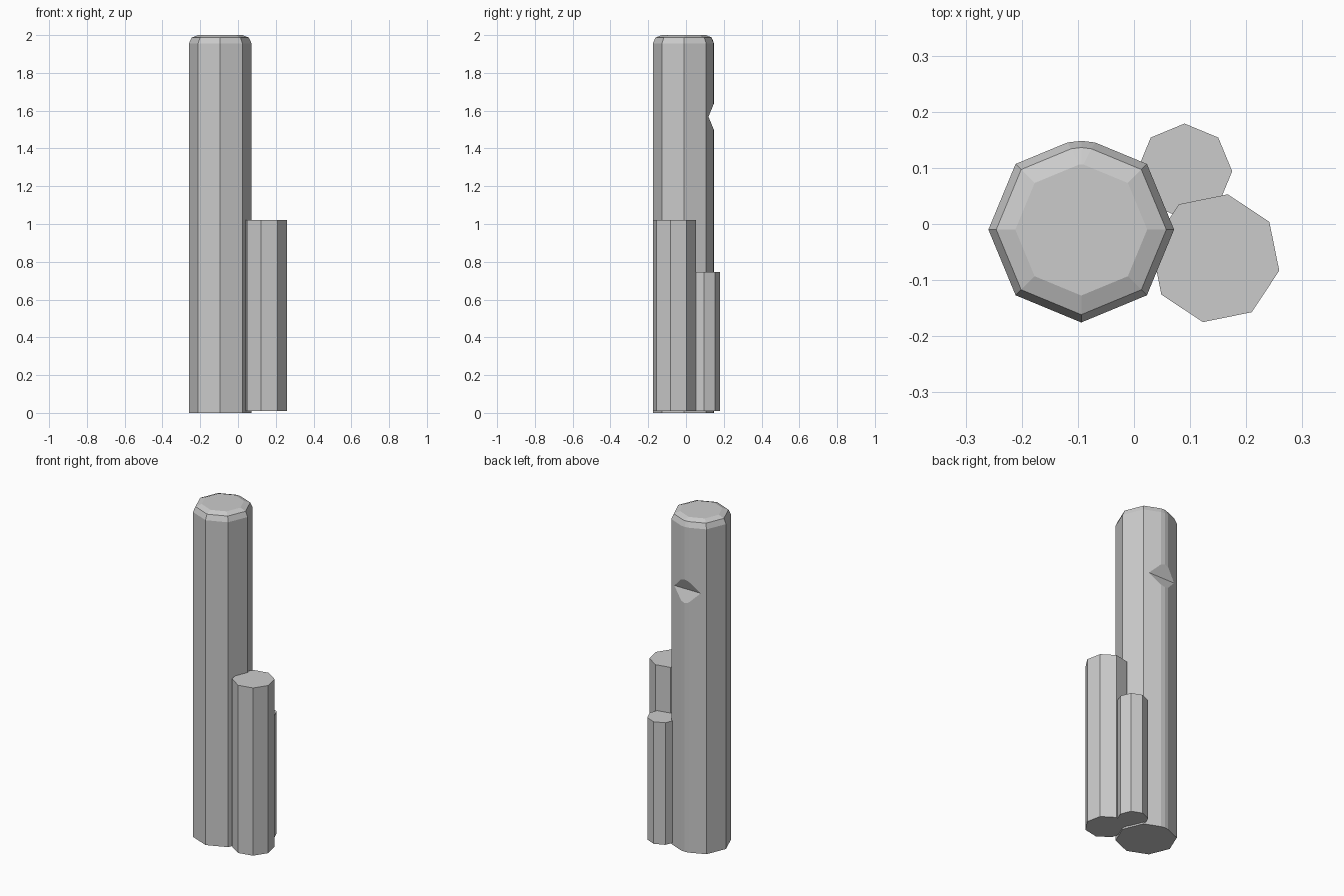
import bpy, bmesh, math

if "Cube" in bpy.data.objects:
    bpy.data.objects.remove(bpy.data.objects["Cube"])


def make_object(name, bm):
    bmesh.ops.recalc_face_normals(bm, faces=bm.faces)
    mesh = bpy.data.meshes.new(name)
    bm.to_mesh(mesh)
    bm.free()
    obj = bpy.data.objects.new(name, mesh)
    bpy.context.collection.objects.link(obj)
    return obj


def loft(name, rings):
    """Closed solid through rings of (x, y, z) points."""
    bm = bmesh.new()
    loops = [[bm.verts.new(p) for p in ring] for ring in rings]
    n = len(loops[0])
    for a, b in zip(loops, loops[1:]):
        for i in range(n):
            j = (i + 1) % n
            bm.faces.new((a[i], a[j], b[j], b[i]))
    bm.faces.new(loops[0][::-1])
    bm.faces.new(loops[-1])
    return make_object(name, bm)


def octagon(cx, cy, r, z, turn=0, worn=0):
    """Octagon ring; worn softens the rear (+y) corner into three points."""
    ring = []
    for i in range(8):
        a = math.radians(turn + 45 * i)
        x, y = cx + r * math.cos(a), cy + r * math.sin(a)
        if worn and i == 2:
            drop = worn * math.tan(math.radians(22.5))
            ring += [(x + worn, y - drop, z), (x, y - drop * 0.7, z),
                     (x - worn, y - drop, z)]
        else:
            ring.append((x, y, z))
    return ring


# Tall post with a rounded top rim and a worn rear corner
CX, CY = -0.094, -0.010
tall = loft("tall_post", [
    octagon(CX, CY, r, z, worn=w) for r, z, w in (
        (0.1655, 0.0, 0.025), (0.1655, 1.956, 0.025),
        (0.1515, 1.987, 0.018), (0.1175, 2.0, 0.004))])

# Wedge cutter for the notch in the rear corner
slope = 0.063 / 0.026
wedge = [(0.119, 1.568), (0.219, 1.568 + 0.1 * slope), (0.219, 1.568 - 0.1 * slope)]
cutter = loft("notch_cutter", [[(x, y, z) for y, z in wedge] for x in (-0.4, 0.2)])
cutter.hide_render = True
cutter.hide_viewport = True
cut = tall.modifiers.new("notch", 'BOOLEAN')
cut.operation = 'DIFFERENCE'
cut.solver = 'EXACT'
cut.object = cutter

# Apply the cut and remove the helper
bpy.context.view_layer.update()
depsgraph = bpy.context.evaluated_depsgraph_get()
carved = bpy.data.meshes.new_from_object(tall.evaluated_get(depsgraph))
tall.modifiers.clear()
tall.data = carved
bpy.data.objects.remove(cutter)

# Two shorter posts beside it
for name, cx, cy, r, top, turn in (
        ("medium_post", 0.145, -0.061, 0.116, 1.02, -11),
        ("short_post", 0.090, 0.094, 0.085, 0.745, 0)):
    loft(name, [octagon(cx, cy, r, z, turn) for z in (0.01, top)])
